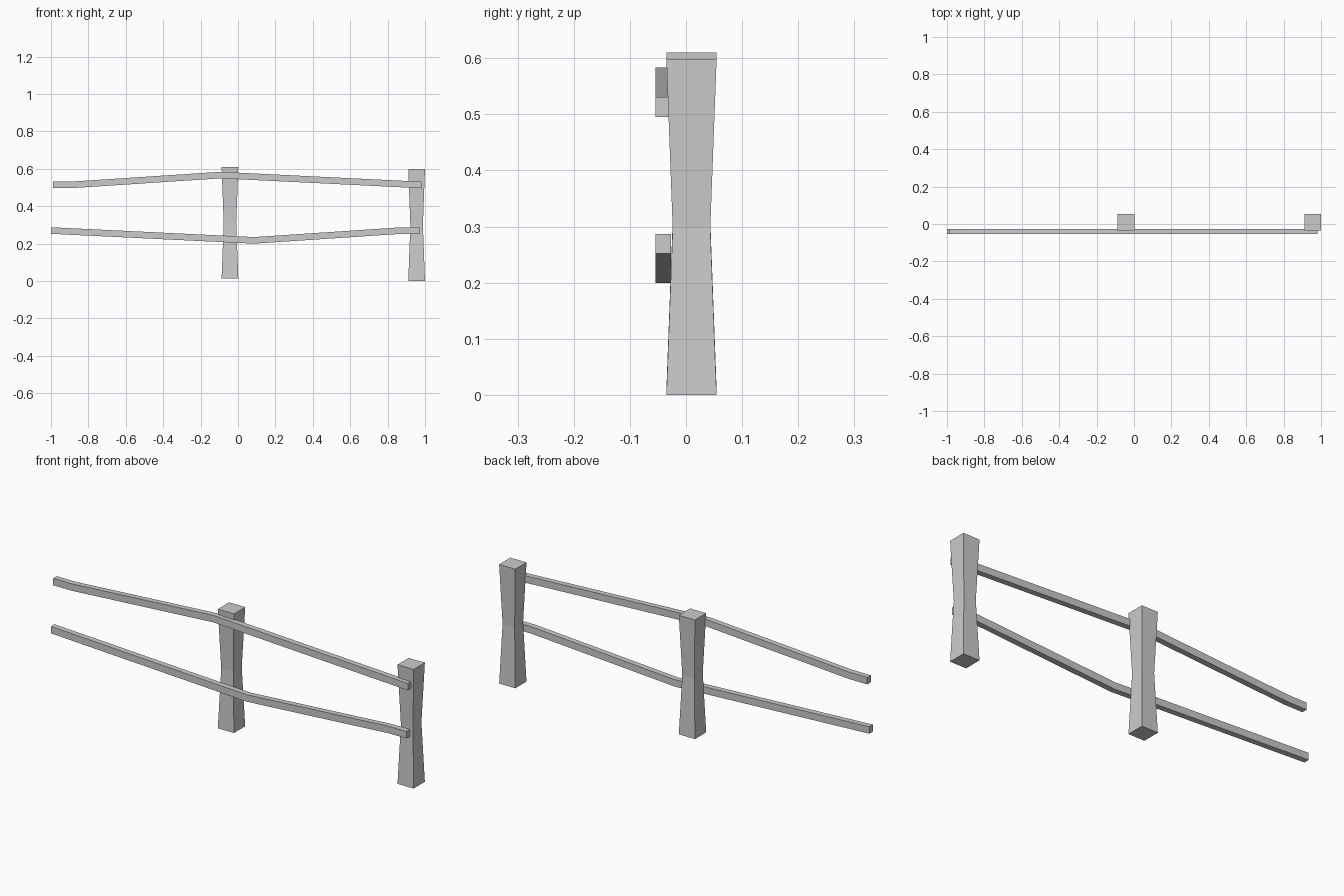
import bpy, bmesh

if "Cube" in bpy.data.objects:
    bpy.data.objects.remove(bpy.data.objects["Cube"])


def loft(name, rings):
    """Join a series of four-point rings into a capped solid."""
    bm = bmesh.new()
    loops = [[bm.verts.new(p) for p in ring] for ring in rings]
    for a, b in zip(loops, loops[1:]):
        for i in range(4):
            j = (i + 1) % 4
            bm.faces.new((a[i], a[j], b[j], b[i]))
    bm.faces.new(loops[0])
    bm.faces.new(loops[-1])
    bmesh.ops.recalc_face_normals(bm, faces=bm.faces)
    mesh = bpy.data.meshes.new(name)
    bm.to_mesh(mesh)
    bm.free()
    obj = bpy.data.objects.new(name, mesh)
    bpy.context.collection.objects.link(obj)
    return obj


def post(name, x, z0):
    # Square post with a pinched waist
    y = 0.0098
    profile = [(0, 0.0447), (0.298, 0.0335), (0.598, 0.0447)]
    loft(name, [[(x - h, y - h, z0 + z), (x + h, y - h, z0 + z),
                 (x + h, y + h, z0 + z), (x - h, y + h, z0 + z)]
                for z, h in profile])


def rail(name, path):
    # Thin bent rail with vertical ends
    y0, y1, h = -0.0548, -0.0265, 0.0175
    loft(name, [[(x, y0, z - h), (x, y1, z - h), (x, y1, z + h), (x, y0, z + h)]
                for x, z in path])


# Posts
post("middle_post", -0.043, 0.012)
post("end_post", 0.955, 0.0)

# Rails: the lower one bends the opposite way to the upper one
rail("upper_rail", [(-0.988, 0.514), (-0.885, 0.514), (-0.095, 0.566), (0.982, 0.513)])
rail("lower_rail", [(-1.0, 0.2695), (0.085, 0.217), (0.875, 0.2695), (0.973, 0.2695)])
